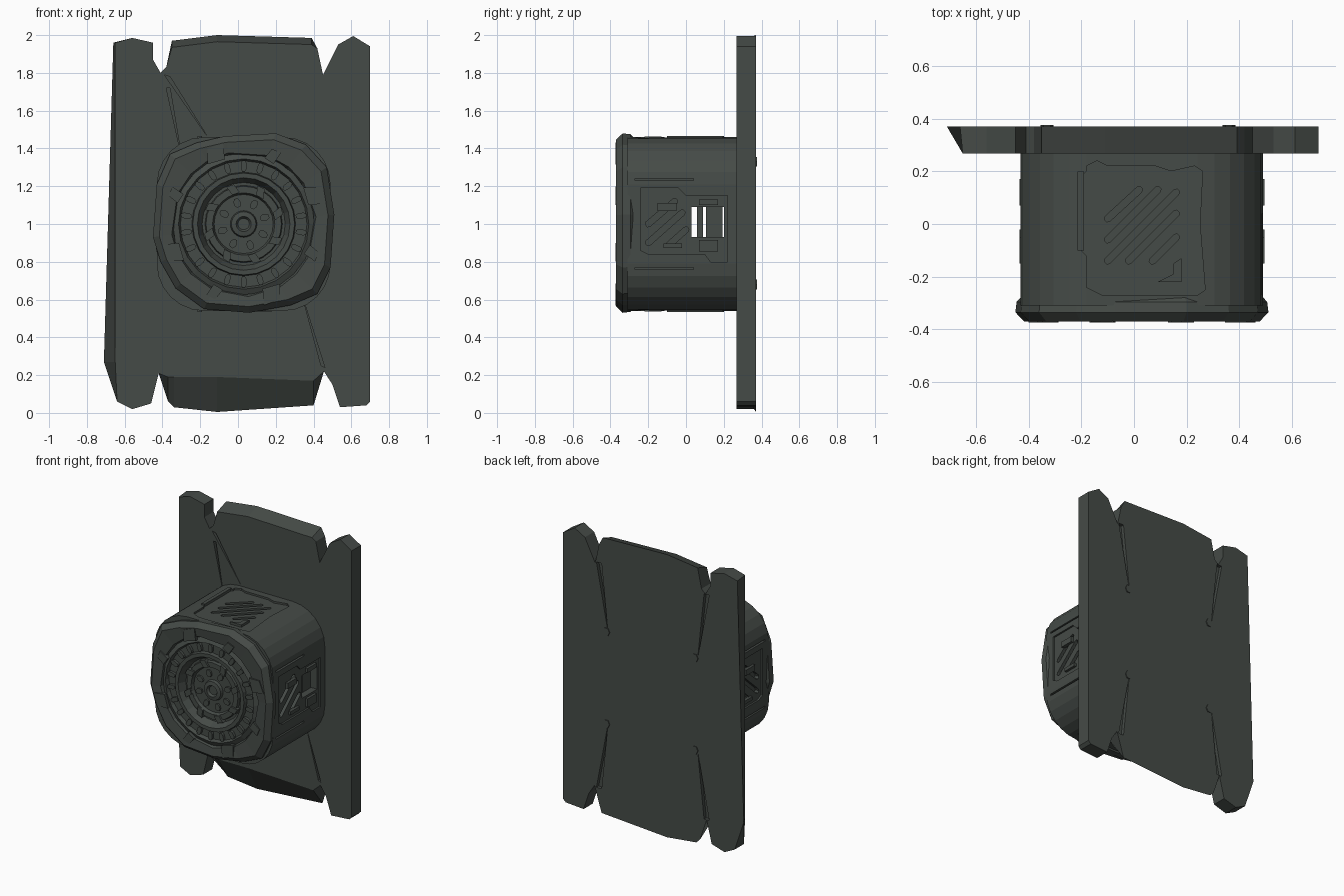
import bpy, bmesh, math
from mathutils import Vector

if "Cube" in bpy.data.objects:
    bpy.data.objects.remove(bpy.data.objects["Cube"])

CX, CZ = 0.03, 1.0          # axis of the housing
mat = bpy.data.materials.new("dark_metal")
mat.diffuse_color = (0.06, 0.07, 0.063, 1)
mat.use_nodes = True
mat.node_tree.nodes["Principled BSDF"].inputs["Base Color"].default_value = mat.diffuse_color
AX = {'x': lambda a, b, d: (d, a, b), 'y': lambda a, b, d: (a, d, b), 'z': lambda a, b, d: (a, b, d)}


def finish(name, bm):
    bmesh.ops.recalc_face_normals(bm, faces=bm.faces)
    me = bpy.data.meshes.new(name)
    bm.to_mesh(me)
    bm.free()
    ob = bpy.data.objects.new(name, me)
    bpy.context.collection.objects.link(ob)
    me.materials.append(mat)
    return ob


def loft(bm, loops, caps=True):
    rings = [[bm.verts.new(p) for p in lp] for lp in loops]
    n = len(rings[0])
    for a, b in zip(rings, rings[1:]):
        for i in range(n):
            j = (i + 1) % n
            bm.faces.new((a[i], a[j], b[j], b[i]))
    if caps:
        bm.faces.new(rings[0])
        bm.faces.new(rings[-1])


def prism(bm, pts, axis, d0, d1):
    loft(bm, [[AX[axis](a, b, d) for a, b in pts] for d in (d0, d1)])


def capsule(a, b, w, n=3):
    # slot outline between two points
    t = math.atan2(b[1] - a[1], b[0] - a[0])
    out = []
    for c, s in ((b, t - math.pi / 2), (a, t + math.pi / 2)):
        for i in range(n + 1):
            k = s + math.pi * i / n
            out.append((c[0] + w * math.cos(k), c[1] + w * math.sin(k)))
    return out


def rounded(hw, r, n=6):
    out = []
    for q, (sx, sz) in enumerate(((1, 1), (-1, 1), (-1, -1), (1, -1))):
        for i in range(n + 1):
            k = (q + i / n) * math.pi / 2
            out.append((CX + sx * (hw - r) + r * math.cos(k), CZ + sz * (hw - r) + r * math.sin(k)))
    return out


def circle(r, y, n):
    return [(CX + r * math.cos(2 * math.pi * i / n), y, CZ + r * math.sin(2 * math.pi * i / n)) for i in range(n)]


def box(u0, u1, v0, v1):
    return [(u0, v0), (u1, v0), (u1, v1), (u0, v1)]


def cut(ob, bm):
    c = finish("cutter", bm)
    c.hide_render = True
    m = ob.modifiers.new("cut", 'BOOLEAN')
    m.operation, m.object, m.solver = 'DIFFERENCE', c, 'EXACT'
    bpy.context.view_layer.objects.active = ob
    bpy.ops.object.modifier_apply(modifier=m.name)
    bpy.data.objects.remove(c)


# back plate: notched outline, front edge slightly inset from the back edge
outline = [(-.66, 1.96), (-.56, 1.985), (-.45, 1.96), (-.45, 1.87), (-.41, 1.80), (-.38, 1.83), (-.35, 1.97),
           (-.11, 2.0), (.39, 1.985), (.42, 1.93), (.45, 1.79), (.53, 1.95), (.61, 1.995), (.70, 1.94),
           (.70, .06), (.68, .04), (.54, .03), (.50, .15), (.455, .22), (.40, .04), (-.11, .005),
           (-.34, .03), (-.37, .06), (-.42, .21), (-.46, .05), (-.56, .02), (-.64, .06), (-.71, .27)]


def front_pt(x, z):
    if abs(x) < .41 and z < .1:
        z = .17 + .02 * (x < 0)
    elif abs(x) < .4 and z > 1.9:
        z -= .035
    return max(x, -.65), z


bm = bmesh.new()
loft(bm, [[(*front_pt(x, z), ) [:1] + (.268,) + front_pt(x, z)[1:] for x, z in outline],
          [(x, .37, z) for x, z in outline]])
plate = finish("back_plate", bm)

# tapering creases running from the notches, front and back
bm = bmesh.new()
for tri in ([(-.39, 1.79), (-.36, 1.78), (-.16, 1.46)], [(-.38, 1.72), (-.36, 1.72), (-.30, 1.36)],
            [(.44, .25), (.46, .24), (.34, .62)]):
    prism(bm, tri, 'y', .2, .295)
for s in (-1, 1):
    for z0, z1 in ((1.80, 1.33), (.21, .68)):
        prism(bm, [(s * .40, z0), (s * .44, z0), (s * .35, z1)], 'y', .345, .45)
cut(plate, bm)

# bolts on the rear
bm = bmesh.new()
for x in (-.33, .36):
    for z in (.68, 1.33):
        pts = [(x + .025 * math.cos(k * math.pi / 3), z + .03 * math.sin(k * math.pi / 3)) for k in range(6)]
        prism(bm, pts, 'y', .355, .376)
finish("rear_bolts", bm)

# housing
bm = bmesh.new()
prism(bm, rounded(.46, .25), 'y', -.31, .272)
body = finish("housing", bm)

# recessed panels on top, bottom and both sides
panel = [(-.20, -.10), (-.18, -.12), (-.18, -.24), (-.12, -.27), (.24, -.27), (.27, -.25), (.25, .0), (.26, .2),
         (.23, .22), (.14, .20), (.08, .22), (-.1, .22), (-.14, .24), (-.18, .22), (-.18, .2), (-.20, .18)]
side = [(-.24, .86), (-.2, .84), (.1, .84), (.13, .80), (.22, .80), (.22, 1.15), (.0, 1.15), (-.04, 1.19), (-.24, 1.19)]
bm = bmesh.new()
for s in (1, -1):
    prism(bm, panel, 'z', CZ + s * .447, CZ + s * .6)
    prism(bm, side, 'x', CX + s * .447, CX + s * .6)
    for z in (1.235, .765):
        prism(bm, box(-.27, .04, z - .006, z + .006), 'x', CX + s * .43, CX + s * .6)
cut(body, bm)

# diagonal vents and the side openings
vents = [((-.10, .02), (.02, .13)), ((-.10, -.06), (.09, .13)), ((-.10, -.14), (.16, .12)),
         ((-.02, -.14), (.16, .04)), ((.07, -.14), (.16, -.05))]
bm = bmesh.new()
for s in (1, -1):
    for a, b in vents:
        prism(bm, capsule(a, b, .013), 'z', CZ + s * .425, CZ + s * .6)
    for a, b in (((-.2, 1.0), (-.06, 1.12)), ((-.2, .90), (-.02, 1.06)), ((-.09, .89), (0, .97))):
        prism(bm, capsule(a, b, .016), 'x', CX + s * .42, CX + s * .6)
prism(bm, box(.03, .20, .93, 1.09), 'x', -.8, .8)
cut(body, bm)

# latch block inside the opening, raised side tabs and top clips
bm = bmesh.new()
prism(bm, box(.105, .192, .92, 1.10), 'x', -.37, .43)
prism(bm, box(.058, .09, .92, 1.10), 'x', -.33, .39)
finish("latch_block", bm)
bm = bmesh.new()
for s in (1, -1):
    for y, z, h in ((-.1, 1.09, .02), (-.07, .885, .012), (.12, 1.115, .015), (.12, .885, .03)):
        prism(bm, box(y - .05, y + .05, z - h, z + h), 'x', CX + s * .44, CX + s * .465)
    prism(bm, box(-.215, -.19, -.1, .2), 'z', CZ + s * .44, CZ + s * .466)
    prism(bm, [(.09, -.22), (.18, -.22), (.18, -.13), (.15, -.15), (.15, -.19)], 'z', CZ + s * .44, CZ + s * .464)
finish("housing_tabs", bm)

# faceted front bezel
rim = [(-.45, .93), (-.43, 1.21), (-.36, 1.37), (-.22, 1.43), (-.07, 1.465), (.20, 1.48), (.36, 1.42), (.47, 1.30),
       (.51, 1.05), (.49, .77), (.42, .63), (.28, .57), (.06, .53), (-.18, .55), (-.33, .66), (-.41, .80)]


def rim_loop(s, y):
    return [(CX + (x - CX) * s, y, CZ + (z - CZ) * s) for x, z in rim]


def ring(r, y):
    out = []
    for x, z in rim:
        v = Vector((x - CX, z - CZ)).normalized() * r
        out.append((CX + v.x, y, CZ + v.y))
    return out


bm = bmesh.new()
loft(bm, [rim_loop(.95, -.275), rim_loop(.99, -.295), rim_loop(1, -.335), rim_loop(.93, -.37),
          ring(.385, -.362), ring(.37, -.325), ring(.36, -.285)])
finish("front_bezel", bm)

# clamps around the bezel
bm = bmesh.new()
for k in range(8):
    t = math.radians(22 + 45 * k)
    u, v = Vector((math.cos(t), math.sin(t))), Vector((-math.sin(t), math.cos(t)))
    c = Vector((CX, CZ))
    w = .035 if k % 2 else .06
    r1 = .425 if k % 2 else .44
    pts = [c + u * .355 - v * w * .6, c + u * r1 - v * w, c + u * r1 + v * w * .5, c + u * .365 + v * w]
    prism(bm, [tuple(p) for p in pts], 'y', -.374, -.32)
finish("bezel_clamps", bm)

# stepped dial inside the bezel
N = 24
prof = [(.375, -.29), (.375, -.345), (.345, -.36), (.335, -.335), (.275, -.335), (.27, -.362), (.245, -.362),
        (.22, -.31), (.205, -.31), (.20, -.33), (.165, -.33), (.15, -.295), (.075, -.295), (.065, -.33),
        (.04, -.335), (.03, -.32), (.012, -.32)]
bm = bmesh.new()
loft(bm, [circle(r, y, N) for r, y in prof])
finish("dial", bm)

# pegs on the dial and small bolts around the hub
bm = bmesh.new()
c = Vector((CX, CZ))
for k in range(22):
    t = 2 * math.pi * (k + .5) / 22
    u = Vector((math.cos(t), math.sin(t)))
    prism(bm, capsule(c + u * .292, c + u * .322, .015), 'y', -.354, -.32)
finish("dial_pegs", bm)
bm = bmesh.new()
for k in range(8):
    t = 2 * math.pi * k / 8 + .3
    u, v = Vector((math.cos(t), math.sin(t))), Vector((-math.sin(t), math.cos(t)))
    prism(bm, capsule(c + u * .108, c + u * .125, .018), 'y', -.322, -.28)
    prism(bm, [tuple(c + u * a + v * b) for a, b in ((.165, -.03), (.215, -.012), (.215, .03), (.165, .012))],
          'y', -.343, -.30)
finish("hub_bolts", bm)
